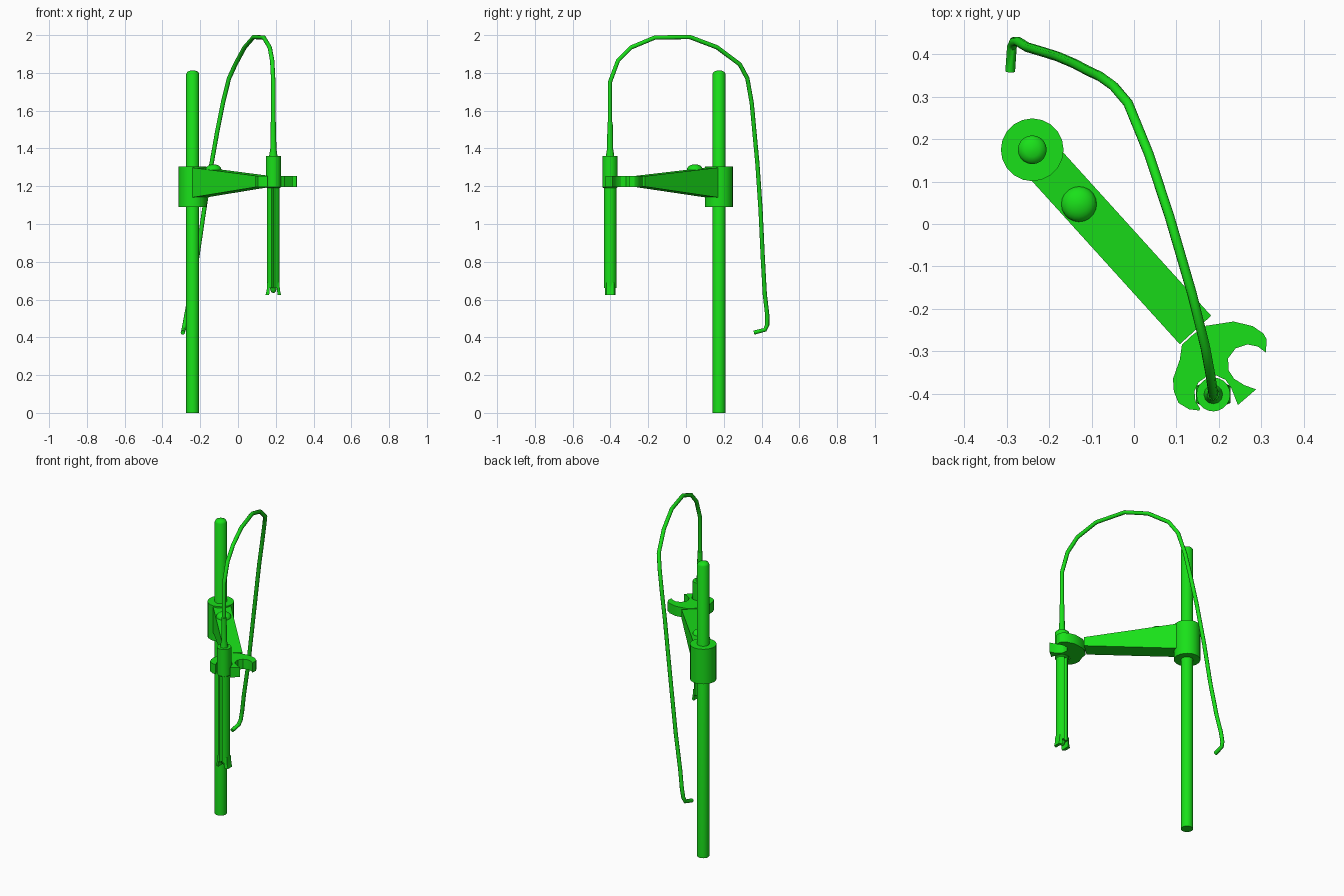
import bpy, bmesh
from math import sin, cos, tau, pi, radians
from mathutils import Vector

if "Cube" in bpy.data.objects:
    bpy.data.objects.remove(bpy.data.objects["Cube"])

green = bpy.data.materials.new("green")
green.diffuse_color = (0.01, 0.75, 0.01, 1)
green.use_nodes = True
green.node_tree.nodes["Principled BSDF"].inputs["Base Color"].default_value = green.diffuse_color
POLE = (-0.24, 0.175)
GUN = (0.187, -0.402)


def finish(name, bm, angle=40):
    bmesh.ops.recalc_face_normals(bm, faces=bm.faces)
    me = bpy.data.meshes.new(name)
    bm.to_mesh(me)
    bm.free()
    ob = bpy.data.objects.new(name, me)
    bpy.context.collection.objects.link(ob)
    me.materials.append(green)
    bpy.ops.object.select_all(action='DESELECT')
    ob.select_set(True)
    bpy.context.view_layer.objects.active = ob
    bpy.ops.object.shade_smooth_by_angle(angle=radians(angle))
    return ob


def loft(name, rings, angle=40):
    """Skin a list of equal-length rings and cap both ends."""
    bm = bmesh.new()
    vs = [[bm.verts.new(p) for p in r] for r in rings]
    for a, b in zip(vs, vs[1:]):
        n = len(a)
        for i in range(n):
            bm.faces.new((a[i], a[(i + 1) % n], b[(i + 1) % n], b[i]))
    bm.faces.new(vs[0][::-1])
    bm.faces.new(vs[-1])
    return finish(name, bm, angle)


def lathe(name, centre, profile, n=20):
    return loft(name, [[(centre[0] + r * cos(i * tau / n), centre[1] + r * sin(i * tau / n), z)
                        for i in range(n)] for r, z in profile])


def plate(name, outline, z0, z1):
    return loft(name, [[(x, y, z) for x, y in outline] for z in (z0, z1)], 30)


# Upright pole with a domed tip, and the clamp collar around it
lathe("pole", POLE, [(0.034, 0), (0.034, 1.795), (0.029, 1.805), (0.017, 1.811), (0.003, 1.813)])
lathe("clamp_collar", POLE, [(0.074, 1.09), (0.074, 1.305)])

# Tapered arm running diagonally from the collar to the holder
start, end = Vector((*POLE, 0)), Vector((0.145, -0.25, 0))
side = (end - start).cross(Vector((0, 0, 1))).normalized() * 0.05
loft("arm", [[p + side * s + Vector((0, 0, z)) for s, z in ((1, lo), (-1, lo), (-1, hi), (1, hi))]
             for p, lo, hi in ((start, 1.135, 1.303), (end, 1.198, 1.253))])

# Domed bolt on the arm
lathe("arm_bolt", (-0.13, 0.047), [(0.042, 1.265)] + [(0.042 * cos(a * pi / 12), 1.288 + 0.028 * sin(a * pi / 12))
                                                     for a in (0, 1, 2, 3, 4, 5, 5.8)])

# Holder with two open hooks
gun_seat = [(GUN[0] + 0.045 * cos(radians(a)), GUN[1] + 0.045 * sin(radians(a)))
            for a in (20, 50, 80, 110, 140, 170, 200, 225)]
plate("hook_holder", [
    (0.17, -0.24), (0.235, -0.23), (0.28, -0.241), (0.305, -0.258), (0.313, -0.272),
    (0.311, -0.303), (0.292, -0.289), (0.268, -0.284), (0.24, -0.293), (0.222, -0.317),
    (0.223, -0.345), (0.236, -0.365), (0.26, -0.38), (0.288, -0.39), (0.245, -0.427)]
    + gun_seat + [(0.155, -0.44), (0.13, -0.437), (0.105, -0.422), (0.094, -0.395), (0.092, -0.365),
                  (0.108, -0.32), (0.113, -0.285), (0.14, -0.26)], 1.195, 1.255)

# Hand piece: wider head, fluted body, prongs and inner rod
lathe("handpiece_head", GUN, [(0.034, 1.19), (0.040, 1.195), (0.040, 1.36)])


def fluted(z, k=1.0):
    pts = []
    for i in range(24):
        a = i * tau / 24
        r = 0.022 if i in (6, 18) else 0.034
        pts.append((GUN[0] + k * r * cos(a), GUN[1] + r * sin(a), z))
    return pts


loft("handpiece_body", [fluted(0.66), fluted(1.195)], 30)
lathe("inner_rod", GUN, [(0.004, 0.635), (0.013, 0.642), (0.018, 0.66), (0.018, 0.7)], 12)
for s in (-1, 1):
    loft("prong", [[(GUN[0] + s * x, GUN[1] + y, z)
                    for x, y in ((xi, -0.028), (xo, -0.02), (xo, 0.02), (xi, 0.028))]
                   for z, xi, xo in ((0.625, 0.022, 0.041), (0.65, 0.02, 0.035), (0.69, 0.016, 0.032))])

# Ferrule between hand piece and hose
lathe("hose_ferrule", GUN, [(0.023, 1.355), (0.016, 1.40), (0.014, 1.54)], 12)

# Hose arching over and hanging behind the pole
path = [(0.187, -0.403, 1.5), (0.187, -0.403, 1.75), (0.181, -0.36, 1.865), (0.168, -0.29, 1.935),
        (0.137, -0.165, 1.987), (0.083, 0.02, 1.99), (0.035, 0.165, 1.935), (-0.014, 0.285, 1.845),
        (-0.048, 0.325, 1.77), (-0.08, 0.348, 1.64), (-0.108, 0.361, 1.5), (-0.14, 0.378, 1.32),
        (-0.18, 0.395, 1.07), (-0.215, 0.406, 0.83), (-0.252, 0.417, 0.63), (-0.273, 0.43, 0.52),
        (-0.283, 0.43, 0.465), (-0.288, 0.418, 0.44), (-0.292, 0.36, 0.425)]
path = [Vector(p) for p in path]
u = Vector((1, 0, 0))
rings = []
for i, p in enumerate(path):
    t = Vector()
    if i:
        t += (p - path[i - 1]).normalized()
    if i < len(path) - 1:
        t += (path[i + 1] - p).normalized()
    t.normalize()
    u = (u - t * u.dot(t)).normalized()
    v = t.cross(u)
    rings.append([p + 0.0115 * (u * cos(j * tau / 10) + v * sin(j * tau / 10)) for j in range(10)])
loft("hose", rings)
